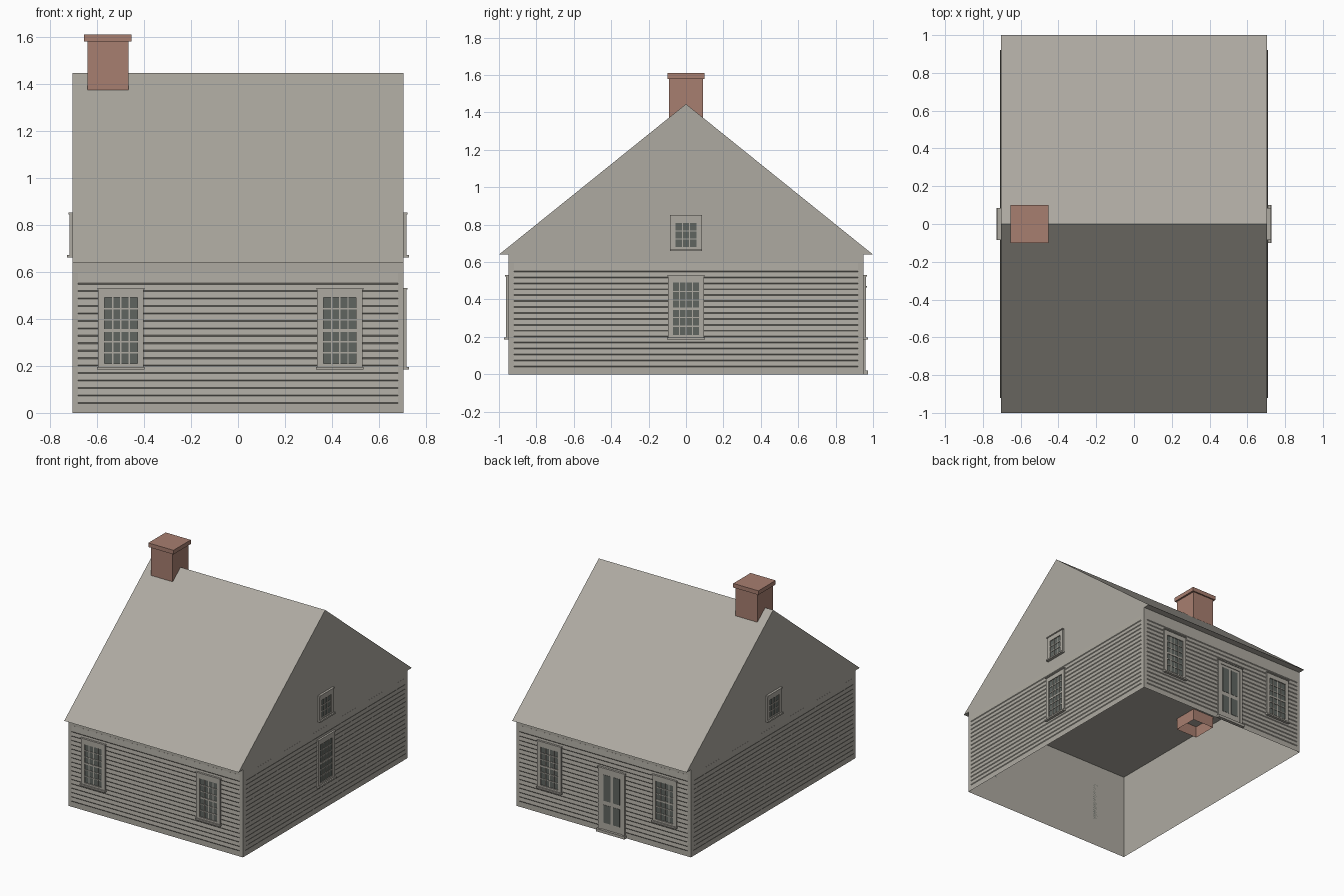
import bpy
import bmesh
from math import radians
from mathutils import Matrix, Vector

cube = bpy.data.objects.get("Cube")
if cube:
    bpy.data.objects.remove(cube, do_unlink=True)


def material(name, rgb):
    mat = bpy.data.materials.new(name)
    mat.use_nodes = True
    mat.diffuse_color = (*rgb, 1)
    mat.node_tree.nodes["Principled BSDF"].inputs["Base Color"].default_value = (*rgb, 1)
    return mat


CREAM = material("weathered cream", (0.42, 0.40, 0.355))
BRICK = material("brick red", (0.39, 0.21, 0.16))
GLASS = material("dark glass", (0.115, 0.13, 0.118))

HX, HY, EAVE, RIDGE = 0.705, 0.95, 0.64, 1.445

# Each wall: turn about z, distance from centre, half width of its siding
WALLS = {
    "front": (0, HY, 0.68),
    "right": (90, HX, 0.92),
    "back": (180, HY, 0.68),
    "left": (270, HX, 0.92),
}


def wall_matrix(side):
    """Local x runs along the wall, local -y points out of it."""
    angle, dist, _ = WALLS[side]
    return Matrix.Rotation(radians(angle), 4, "Z") @ Matrix.Translation((0, -dist, 0))


def add_box(bm, x0, x1, y0, y1, z0, z1, mat=0):
    size = Matrix.Diagonal((x1 - x0, y1 - y0, z1 - z0, 1))
    centre = Matrix.Translation(((x0 + x1) / 2, (y0 + y1) / 2, (z0 + z1) / 2))
    verts = bmesh.ops.create_cube(bm, size=1, matrix=centre @ size)["verts"]
    faces = {f for v in verts for f in v.link_faces}
    for f in faces:
        f.material_index = mat
    return faces


def finish(bm, name, mats, matrix=None):
    if matrix:
        bm.transform(matrix)
    mesh = bpy.data.meshes.new(name)
    bm.to_mesh(mesh)
    bm.free()
    for mat in mats:
        mesh.materials.append(mat)
    obj = bpy.data.objects.new(name, mesh)
    bpy.context.collection.objects.link(obj)
    return obj


def drop_faces(bm, faces, test):
    bmesh.ops.delete(bm, geom=[f for f in faces if test(f)], context="FACES")


# Wall shell, open above and below
bm = bmesh.new()
shell = add_box(bm, -HX, HX, -HY, HY, 0, EAVE)
bm.normal_update()
drop_faces(bm, shell, lambda f: abs(f.normal.z) > 0.5)
finish(bm, "house_walls", [CREAM])

# Gable roof as an extruded triangle
bm = bmesh.new()
profile = [(-1, EAVE), (1, EAVE), (0, RIDGE)]
gable = bm.faces.new([bm.verts.new((-HX, y, z)) for y, z in profile])
ext = bmesh.ops.extrude_face_region(bm, geom=[gable], use_keep_orig=True)["geom"]
bmesh.ops.translate(bm, vec=(2 * HX, 0, 0),
                    verts=[v for v in ext if isinstance(v, bmesh.types.BMVert)])
bmesh.ops.recalc_face_normals(bm, faces=bm.faces[:])
finish(bm, "gable_roof", [CREAM])

# Chimney: open-bottomed shaft with a wider cap
bm = bmesh.new()
shaft = add_box(bm, -0.64, -0.465, -0.09, 0.09, 0.555, 1.58)
bm.normal_update()
drop_faces(bm, shaft, lambda f: f.normal.z < -0.5)
add_box(bm, -0.655, -0.452, -0.1, 0.1, 1.58, 1.61)
finish(bm, "chimney", [BRICK])


# Lapped clapboards
def siding(side, first=0.04, pitch=0.0317, count=17, top=0.595):
    half = WALLS[side][2]
    points = []
    for i in range(count):
        z = first + i * pitch
        points += [(0.0005, z), (0.004, z + 0.005)]
    points += [(0.0005, top), (0, top)]
    bm = bmesh.new()
    rows = [[bm.verts.new((x, -out, z)) for x in (-half, half)] for out, z in points]
    for low, high in zip(rows, rows[1:]):
        bm.faces.new((low[0], low[1], high[1], high[0]))
    finish(bm, side + "_siding", [CREAM], wall_matrix(side))


for side in WALLS:
    siding(side)


def add_frame(bm, u, z0, z1, half, opening, depth):
    """Four bars around an opening given as half width, bottom and top."""
    oh, ob, ot = opening
    add_box(bm, u - half, u - oh, -depth, 0, z0, z1)
    add_box(bm, u + oh, u + half, -depth, 0, z0, z1)
    add_box(bm, u - oh, u + oh, -depth, 0, z0, ob)
    add_box(bm, u - oh, u + oh, -depth, 0, ot, z1)


# Sash window: casing, glass, glazing bars, sill and head moulding
def window(name, side, u, z0, z1, half, opening, cols, rows):
    oh, ob, ot = opening
    bm = bmesh.new()
    add_frame(bm, u, z0, z1, half, opening, 0.012)
    add_box(bm, u - oh, u + oh, -0.005, 0, ob, ot, 1)
    for i in range(1, cols):
        x = u - oh + 2 * oh * i / cols
        add_box(bm, x - 0.003, x + 0.003, -0.008, 0, ob, ot)
    for i in range(1, rows):
        z = ob + (ot - ob) * i / rows
        bar = 0.006 if i * 2 == rows else 0.003
        add_box(bm, u - oh, u + oh, -0.009, 0, z - bar, z + bar)
    add_box(bm, u - half - 0.004, u + half + 0.004, -0.022, 0, z0 - 0.005, z0 + 0.006)
    add_box(bm, u - half - 0.003, u + half + 0.003, -0.017, 0, z1 - 0.006, z1 + 0.002)
    finish(bm, name, [CREAM, GLASS], wall_matrix(side))


def tall_window(name, side, u):
    window(name, side, u, 0.19, 0.53, 0.097, (0.07, 0.21, 0.49), 4, 6)


tall_window("front_window_a", "front", -0.498)
tall_window("front_window_b", "front", 0.433)
tall_window("back_window_a", "back", 0.498)
tall_window("back_window_b", "back", -0.433)
tall_window("gable_window", "right", 0)
for side in ("right", "left"):
    window(side + "_attic_window", side, 0, 0.665, 0.85, 0.082,
           (0.055, 0.68, 0.81), 3, 3)

# Back door: casing, leaf with four dark panels, lintel and step
bm = bmesh.new()
u = 0.069
add_frame(bm, u, 0.01, 0.47, 0.108, (0.085, 0.02, 0.44), 0.011)
add_box(bm, u - 0.085, u + 0.085, -0.006, 0, 0.02, 0.44)
for x in (u - 0.038, u + 0.038):
    for low, high in ((0.07, 0.2), (0.23, 0.42)):
        add_box(bm, x - 0.028, x + 0.028, -0.008, 0, low, high, 1)
add_box(bm, u - 0.113, u + 0.113, -0.017, 0, 0.464, 0.473)
add_box(bm, u - 0.115, u + 0.115, -0.024, 0, 0, 0.02)
finish(bm, "back_door", [CREAM, GLASS], wall_matrix("back"))
